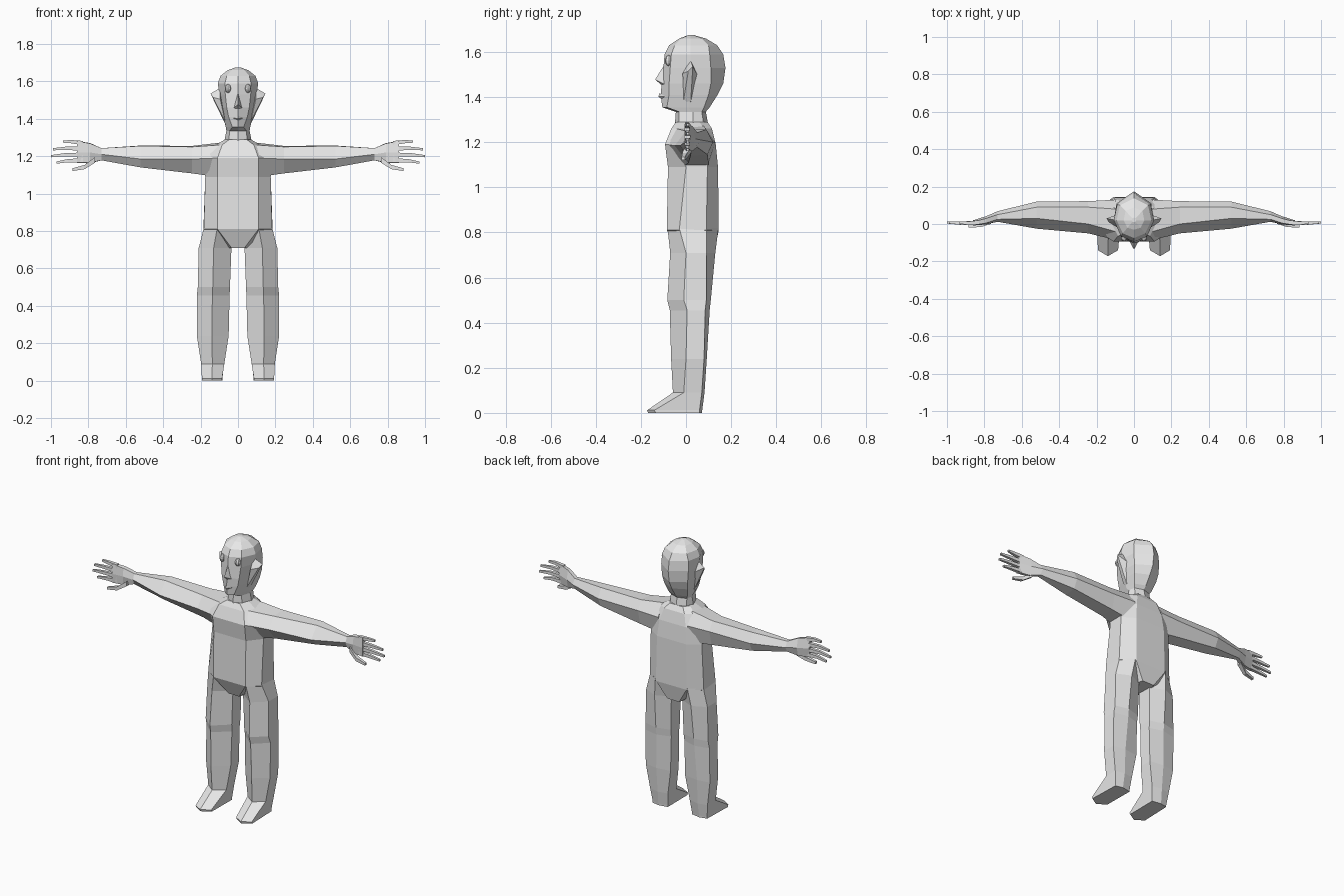
import bpy, bmesh, math
from mathutils import Vector

skin = bpy.data.materials.new("plain_grey")
skin.diffuse_color = (0.8, 0.8, 0.8, 1)


def finish(name, bm, mirror=False):
    bmesh.ops.recalc_face_normals(bm, faces=bm.faces)
    me = bpy.data.meshes.new(name)
    bm.to_mesh(me)
    bm.free()
    me.materials.append(skin)
    ob = bpy.data.objects.new(name, me)
    bpy.context.collection.objects.link(ob)
    if mirror:
        ob.modifiers.new("mirror", 'MIRROR').use_mirror_merge = False
    return ob


def loft(name, rings, mirror=False):
    """Skin a list of equal-length rings of 3D points and cap both ends."""
    bm = bmesh.new()
    vs = [[bm.verts.new(p) for p in r] for r in rings]
    n = len(vs[0])
    for a, b in zip(vs, vs[1:]):
        for i in range(n):
            j = (i + 1) % n
            bm.faces.new((a[i], a[j], b[j], b[i]))
    bm.faces.new(vs[0])
    bm.faces.new(vs[-1])
    return finish(name, bm, mirror)


def hull(name, pts, mirror=False):
    bm = bmesh.new()
    for p in pts:
        bm.verts.new(p)
    bmesh.ops.convex_hull(bm, input=bm.verts)
    return finish(name, bm, mirror)


def whole(z, half):
    """Complete a right-hand half section, given front to back."""
    left = [(-x, y) for x, y in reversed(half) if x > 0]
    return [(x, y, z) for x, y in list(half) + left]


# Torso, from crotch to neck base
loft("torso", [whole(z, h) for z, h in [
    (0.71, [(.035, -.04), (.05, 0), (.05, .09), (.04, .125)]),
    (0.81, [(.11, -.085), (.183, -.03), (.185, .09), (.105, .145)]),
    (1.09, [(.11, -.08), (.175, 0), (.175, .095), (.10, .142)]),
    (1.19, [(.11, -.093), (.18, -.05), (.18, .09), (.09, .132)]),
    (1.26, [(.085, -.065), (.12, 0), (.12, .08), (.07, .115)]),
    (1.29, [(.045, -.045), (.068, .01), (.068, .06), (.045, .095)]),
]])

# Neck and head: front, cheek, side, back corner, back
loft("head", [whole(z, [(0, f), c, s, b, (0, k)]) for z, f, c, s, b, k in [
    (1.27, -.05, (.05, -.03), (.075, .03), (.055, .08), .10),
    (1.335, -.045, (.045, -.03), (.062, .03), (.055, .07), .088),
    (1.355, -.105, (.03, -.085), (.065, .01), (.065, .08), .105),
    (1.41, -.112, (.05, -.075), (.078, .015), (.08, .10), .14),
    (1.46, -.108, (.06, -.075), (.09, .02), (.088, .11), .165),
    (1.53, -.10, (.068, -.07), (.10, .02), (.093, .11), .175),
    (1.59, -.095, (.07, -.065), (.108, .02), (.09, .105), .165),
    (1.63, -.075, (.06, -.05), (.093, .02), (.075, .10), .138),
    (1.66, -.03, (.035, -.02), (.055, .02), (.045, .07), .088),
    (1.675, .01, (.008, .012), (.012, .02), (.008, .03), .035),
]])

# Face details
hull("nose", [(0, -.137, 1.478), (0, -.095, 1.545), (.025, -.09, 1.455),
              (-.025, -.09, 1.455), (0, -.10, 1.447)])
hull("lips", [(0, -.122, 1.402), (0, -.118, 1.418), (0, -.105, 1.388),
              (.028, -.09, 1.404), (-.028, -.09, 1.404)])
hull("ear", [(.147, .03, 1.535), (.135, .01, 1.515), (.095, -.015, 1.505),
             (.095, .02, 1.565), (.09, .05, 1.50), (.065, .02, 1.365),
             (.07, -.01, 1.39)], True)

# Eyes
bm = bmesh.new()
bmesh.ops.create_uvsphere(bm, u_segments=8, v_segments=6, radius=1)
for v in bm.verts:
    v.co = Vector((.053 + v.co.x * .017, -.076 + v.co.y * .018, 1.562 + v.co.z * .024))
finish("eye", bm, True)

# Legs and feet: front ridge, outer front, outer back, back ridge, inner back, inner front
loft("leg", [[(x, y, z) for x, y in r] for z, r in [
    (.82, [(.11, -.082), (.182, -.03), (.182, .09), (.11, .144), (.02, .10), (.02, -.02)]),
    (.71, [(.13, -.07), (.21, 0), (.21, .09), (.125, .13), (.038, .09), (.035, 0)]),
    (.50, [(.135, -.083), (.215, -.01), (.215, .09), (.13, .11), (.043, .085), (.043, 0)]),
    (.455, [(.137, -.072), (.22, .005), (.22, .085), (.13, .105), (.045, .08), (.045, .005)]),
    (.24, [(.14, -.066), (.22, 0), (.22, .08), (.14, .092), (.05, .08), (.05, 0)]),
    (.09, [(.137, -.058), (.197, -.01), (.197, .07), (.137, .082), (.075, .07), (.073, -.01)]),
    (.012, [(.14, -.172), (.193, -.14), (.187, .06), (.14, .072), (.083, .06), (.085, -.14)]),
    (0, [(.14, -.168), (.193, -.135), (.187, .06), (.14, .07), (.083, .06), (.085, -.135)]),
]], True)

# Arms and palms: front, top front, top back, back, bottom back, bottom front
loft("arm", [[(x, y, z) for y, z in r] for x, r in [
    (.10, [(-.085, 1.19), (-.04, 1.26), (.08, 1.272), (.13, 1.2), (.10, 1.09), (-.02, 1.088)]),
    (.245, [(-.05, 1.185), (0, 1.25), (.09, 1.255), (.122, 1.2), (.10, 1.11), (.01, 1.108)]),
    (.52, [(-.025, 1.185), (.03, 1.255), (.09, 1.257), (.12, 1.2), (.095, 1.145), (.02, 1.14)]),
    (.73, [(.012, 1.21), (.025, 1.243), (.05, 1.243), (.068, 1.21), (.05, 1.178), (.025, 1.178)]),
    (.79, [(-.002, 1.22), (.005, 1.268), (.03, 1.27), (.042, 1.215), (.03, 1.162), (.005, 1.165)]),
    (.86, [(-.008, 1.22), (-.006, 1.28), (.012, 1.282), (.02, 1.22), (.012, 1.163), (-.006, 1.165)]),
]], True)


def finger(name, path, r):
    rings = []
    for i, (x, y, z) in enumerate(path):
        s = r * (1 - .25 * i)
        rings.append([(x, y - s, z - s), (x, y - s, z + s), (x, y + s, z + s), (x, y + s, z - s)])
    loft(name, rings, True)


# Fingers and thumb
for name, z0, z1, tip in [("index_finger", 1.178, 1.166, .97), ("middle_finger", 1.208, 1.2, 1.0),
                          ("ring_finger", 1.24, 1.237, .99), ("little_finger", 1.27, 1.278, .935)]:
    finger(name, [(.83, .008, z0), ((.83 + tip) / 2 + .01, .004, (z0 + z1) / 2 + .004), (tip, .008, z1)], .0115)
finger("thumb", [(.765, .015, 1.18), (.82, -.005, 1.142), (.885, -.012, 1.128)], .015)
